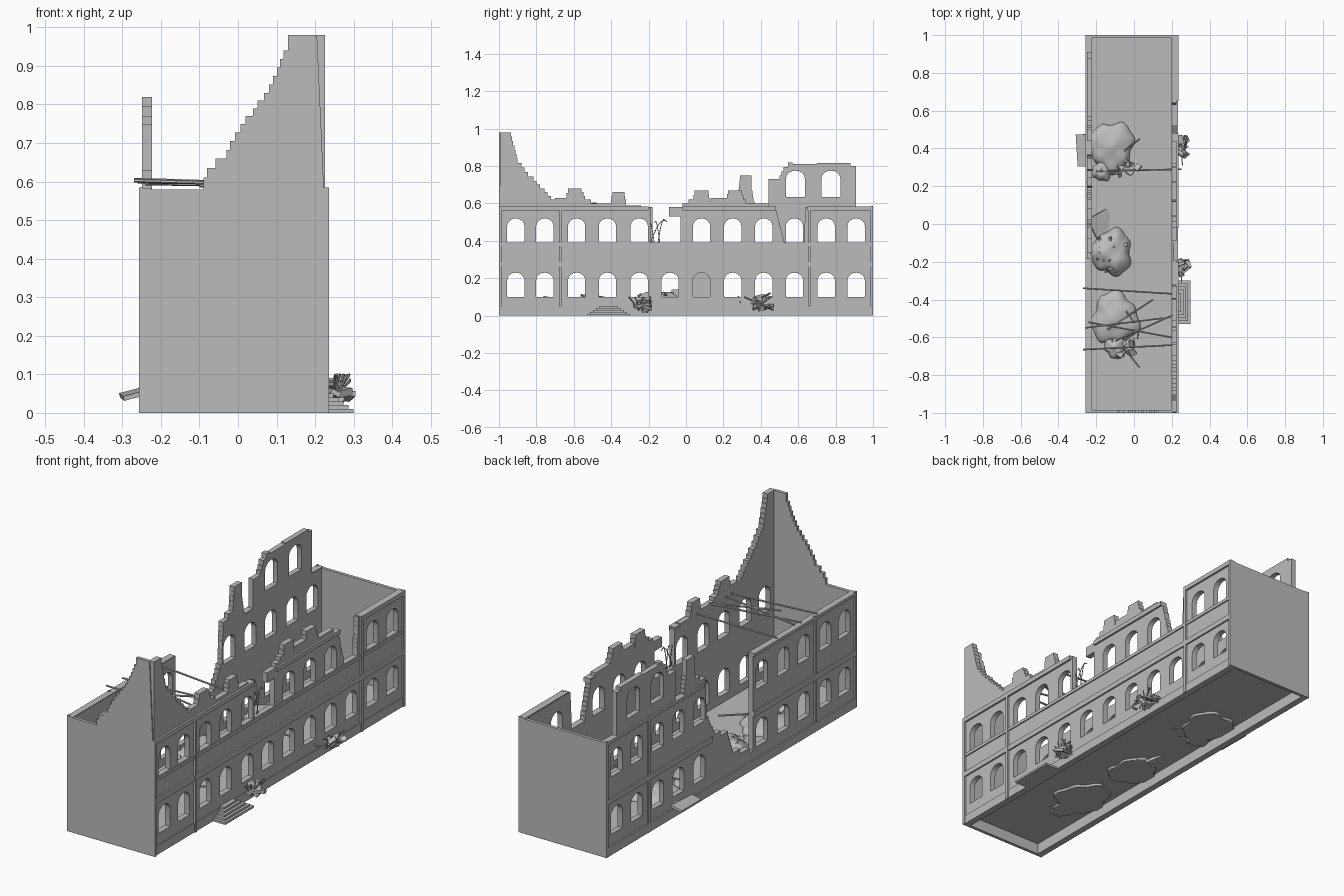
import bpy, bmesh, math, random
from mathutils import Vector, Matrix, Euler

if "Cube" in bpy.data.objects:
    bpy.data.objects.remove(bpy.data.objects["Cube"])

random.seed(4)
stone = bpy.data.materials.new("grey_stone")
stone.diffuse_color = (0.5, 0.5, 0.5, 1)
stone.use_nodes = True
stone.node_tree.nodes["Principled BSDF"].inputs["Base Color"].default_value = stone.diffuse_color


def add_mesh(name, bm):
    bmesh.ops.recalc_face_normals(bm, faces=bm.faces)
    me = bpy.data.meshes.new(name)
    bm.to_mesh(me)
    bm.free()
    me.materials.append(stone)
    ob = bpy.data.objects.new(name, me)
    bpy.context.collection.objects.link(ob)
    return ob


def boxes(name, spans):
    """One object made of boxes given as (x0, x1, y0, y1, z0, z1)."""
    bm = bmesh.new()
    for x0, x1, y0, y1, z0, z1 in spans:
        m = Matrix.Translation(((x0 + x1) / 2, (y0 + y1) / 2, (z0 + z1) / 2))
        bmesh.ops.create_cube(bm, size=1, matrix=m @ Matrix.Diagonal((x1 - x0, y1 - y0, z1 - z0, 1)))
    return add_mesh(name, bm)


def rods(name, pairs, r):
    """One object made of thin bars between pairs of points."""
    bm = bmesh.new()
    for a, b in pairs:
        a, b = Vector(a), Vector(b)
        d = b - a
        m = Matrix.Translation((a + b) / 2) @ d.to_track_quat('Z', 'Y').to_matrix().to_4x4()
        bmesh.ops.create_cone(bm, cap_ends=True, segments=6, radius1=r, radius2=r, depth=d.length, matrix=m)
    return add_mesh(name, bm)


def chunks(name, centre, spread, size, count):
    """Scattered broken slabs."""
    bm = bmesh.new()
    for _ in range(count):
        p = [c + random.uniform(-s, s) for c, s in zip(centre, spread)]
        s = [size * random.uniform(.4, 1), size * random.uniform(.5, 1.2), size * random.uniform(.15, .4)]
        rot = Euler([random.uniform(-.7, .7) for _ in range(3)]).to_matrix().to_4x4()
        bmesh.ops.create_cube(bm, size=1, matrix=Matrix.Translation(p) @ rot @ Matrix.Diagonal((*s, 1)))
    return add_mesh(name, bm)


def stepped(pts, step=0.022):
    """Turn sloping lines into broken brick courses."""
    out = [pts[0]]
    for (u0, v0), (u1, v1) in zip(pts, pts[1:]):
        n = 1
        if abs(u1 - u0) > .008 and abs(v1 - v0) > .008:
            n = max(1, round(abs(v1 - v0) / step))
        for i in range(n):
            u, v = out[-1]
            t = (i + 1) / n
            nu, nv = u0 + (u1 - u0) * t, v0 + (v1 - v0) * t
            if n > 1 and i < n - 1:
                nu += random.uniform(-.25, .25) * (u1 - u0) / n
            if abs(nu - u) > .001 and abs(nv - v) > .001:
                out.append((nu, v))
            out.append((nu, nv))
    return out


def arch(c, z, hw=.046, h=.13):
    rise = .04
    pts = [(c - hw, z), (c + hw, z)]
    for i in range(9):
        a = math.pi * i / 8
        pts.append((c + hw * math.cos(a), z + h - rise + rise * math.sin(a)))
    return pts


def wall(name, outline, holes, axis, pos, thick):
    """Extruded outline with openings; axis is the wall's normal."""
    cu = bpy.data.curves.new(name, 'CURVE')
    cu.dimensions, cu.fill_mode, cu.extrude = '2D', 'BOTH', thick / 2
    for pts in [outline] + holes:
        sp = cu.splines.new('POLY')
        sp.points.add(len(pts) - 1)
        for p, (u, v) in zip(sp.points, pts):
            p.co = (u, v, 0, 1)
        sp.use_cyclic_u = True
    tmp = bpy.data.objects.new(name + "_curve", cu)
    bpy.context.collection.objects.link(tmp)
    me = bpy.data.meshes.new_from_object(tmp.evaluated_get(bpy.context.evaluated_depsgraph_get()))
    bpy.data.objects.remove(tmp)
    bm = bmesh.new()
    bm.from_mesh(me)
    bmesh.ops.remove_doubles(bm, verts=bm.verts, dist=1e-5)
    for v in bm.verts:
        u, h, w = v.co
        v.co = (pos + w, u, h) if axis == 'x' else (u, pos + w, h)
    return add_mesh(name, bm)


# Window rows
BAYS = [-.91, -.755, -.585, -.42, -.25, -.085, .083, .25, .416, .58, .75, .91]
LOW, HIGH = .1, .39

# Right wall with broken parapet and two gaps
right_top = stepped([
    (1, .58), (.64, .58), (.63, .39), (.53, .39), (.5, .5), (.48, .58), (.44, .6), (.32, .62), (.3, .67),
    (.23, .67), (.22, .63), (.13, .61), (.12, .67), (.05, .67), (.04, .62), (-.02, .58), (-.09, .58),
    (-.09, .53), (-.03, .52), (-.03, .39), (-.19, .39), (-.19, .58), (-.24, .59), (-.32, .62), (-.33, .66),
    (-.39, .66), (-.4, .6), (-.46, .6), (-.54, .64), (-.56, .68), (-.62, .68), (-.64, .63), (-.7, .62),
    (-.8, .72), (-.9, .84), (-.935, .98), (-.995, .98)])
holes = [arch(c, LOW) for c in BAYS] + [arch(c, HIGH) for c in BAYS if c not in (-.085, .58)]
wall("right_wall", [(-.995, 0), (1, 0)] + right_top, holes, 'x', .212, .028)

# Left wall with the collapsed middle and a standing upper fragment
left_top = stepped([
    (1, .58), (.91, .58), (.91, .8), (.88, .815), (.7, .81), (.57, .82), (.52, .77), (.5, .73), (.44, .71),
    (.44, .58), (.37, .59), (.35, .69), (.35, .75), (.29, .75), (.28, .63), (.2, .58), (.19, .4),
    (.13, .29), (.02, .24), (-.02, .14), (-.15, .09), (-.18, .09), (-.18, .58), (-1, .58)])
holes = [arch(c, z) for c in BAYS if c not in (-.085, .083) for z in (LOW, HIGH)]
holes += [arch(c, .635, .05, .14) for c in (.585, .775)]
wall("left_wall", [(-1, 0), (1, 0)] + left_top, holes, 'x', -.236, .026)

# End walls
gable = stepped([(.205, .98), (.13, .98), (.13, .94), (.08, .83), (.02, .75), (-.03, .66), (-.08, .61),
                 (-.09, .58), (-.25, .58)])
wall("front_wall", [(-.25, 0), (.226, 0), (.222, .6)] + gable, [], 'y', -.992, .016)
boxes("rear_wall", [(-.25, .226, .984, 1, 0, .58)])

# Ground floor slab, open underneath
boxes("floor", [(-.23, .205, -.99, .99, .055, .062)])

# Mouldings on the long walls and pilasters at the bay ends
bands = []
for x0, x1 in ((.222, .234), (-.256, -.246)):
    bands += [(x0, x1, -1, 1, .262, .288), (x0, x1 - .003, -1, 1, 0, .045)]
bands += [(.222, .232, -1, 1, .372, .388)]
for y0, y1 in ((-1, -.2), (-.02, .48), (.65, 1)):
    bands.append((.2, .236, y0, y1, .562, .584))
for y0, y1 in ((-1, -.18), (.22, 1)):
    bands.append((-.257, -.225, y0, y1, .566, .582))
bands = [b for b in bands if not (b[0] < 0 and b[4] == .262)]
bands += [(-.256, -.246, -1, -.18, .262, .288), (-.256, -.246, .15, 1, .262, .288)]
boxes("mouldings", bands)
boxes("end_bands", [(-.25, .23, -1.0, -.99, .281, .287), (-.25, .23, .99, 1.0, .281, .287)])
boxes("pilasters", [(x0, x1, y - .007, y + .007, 0, .585) for y in (-.993, -.67, .658, .993)
                    for x0, x1 in ((.222, .236), (-.257, -.246))])

# Entrance steps on three sides
boxes("entrance_steps", [(.22, .3 - i * .013, -.53 + i * .016, -.3 - i * .016, i * .01, i * .01 + .01)
                         for i in range(5)])


# Rubble mounds
def mound(name, x, y, r, h):
    bm = bmesh.new()
    bmesh.ops.create_icosphere(bm, subdivisions=4, radius=1)
    ph = [random.uniform(0, 6) for _ in range(3)]
    for v in bm.verts:
        a = math.atan2(v.co.y, v.co.x)
        k = 1 + .1 * math.sin(3 * a + ph[0]) + .06 * math.sin(7 * a + ph[1]) + random.uniform(-.015, .015)
        bump = 1 + .12 * math.sin(5 * v.co.x + ph[2]) * math.cos(6 * v.co.y)
        v.co = (x + v.co.x * r * k, y + v.co.y * r * k * 1.1, max(.045, .058 + v.co.z * h * bump))
    return add_mesh(name, bm)


mound("rubble_mound_rear", -.12, .41, .12, .05)
mound("rubble_mound_rear_small", -.17, .28, .05, .04)
mound("rubble_mound_middle", -.12, -.15, .11, .07)
mound("rubble_mound_front", -.1, -.5, .125, .05)
mound("rubble_mound_front_small", -.1, -.65, .055, .04)
chunks("loose_stones_middle", (-.12, -.16, .11), (.08, .1, .015), .02, 26)
chunks("loose_stones_front", (-.06, -.64, .075), (.07, .06, .015), .035, 9)
chunks("loose_stones_rear", (-.05, .3, .075), (.07, .05, .015), .035, 9)

# Rubble outside the right wall and the fallen slab outside the left wall
for name, y in (("outer_rubble_front", -.24), ("outer_rubble_rear", .41)):
    chunks(name, (.255, y, .055), (.022, .05, .025), .05, 9)
    rods(name + "_bars", [((.25 + random.uniform(-.02, .02), y + random.uniform(-.06, .06), .03),
                           (.27 + random.uniform(-.02, .02), y + random.uniform(-.1, .06), .1))
                          for _ in range(7)], .003)
slab = boxes("fallen_slab", [(-.035, .035, -.085, .085, -.006, .006)])
slab.location, slab.rotation_euler = (-.268, .39, .05), (.05, -.25, .05)
slab = boxes("fallen_slab_inside", [(-.06, .06, -.06, .06, -.006, .006)])
slab.location, slab.rotation_euler = (-.17, .0, .07), (.2, .3, .5)

# Fallen roof beams over the front end
rods("roof_beams", [((-.27, -.34, .605), (.21, -.37, .59)), ((-.26, -.55, .6), (.22, -.49, .59)),
                    ((-.24, -.52, .595), (.2, -.6, .59)), ((-.27, -.665, .603), (.22, -.64, .588)),
                    ((-.1, -.62, .59), (.21, -.48, .6))], .005)
rods("fallen_beams", [((-.2, .28, .1), (.25, .29, .07)), ((-.1, .35, .07), (.03, .45, .12)),
                      ((-.1, -.6, .07), (.03, -.76, .1)), ((-.05, -.45, .07), (.0, -.52, .2)),
                      ((-.14, -.56, .11), (.1, -.4, .09))], .005)

# Bent reinforcing bars in the right wall gap
bars = []
for y0, y1, h in ((-.19, -.1, .51), (-.17, -.2, .5), (-.15, -.11, .515), (-.14, -.17, .505)):
    pts = [(.21, y0 + (y1 - y0) * i / 8, .39 + (h - .39) * math.sin(math.pi * .62 * i / 8)) for i in range(9)]
    bars += list(zip(pts, pts[1:]))
rods("bent_bars", bars, .002)

# Smooth shading with sharp edges kept
for ob in bpy.context.scene.objects:
    ob.select_set(True)
    bpy.context.view_layer.objects.active = ob
bpy.ops.object.shade_smooth_by_angle(angle=math.radians(35))
